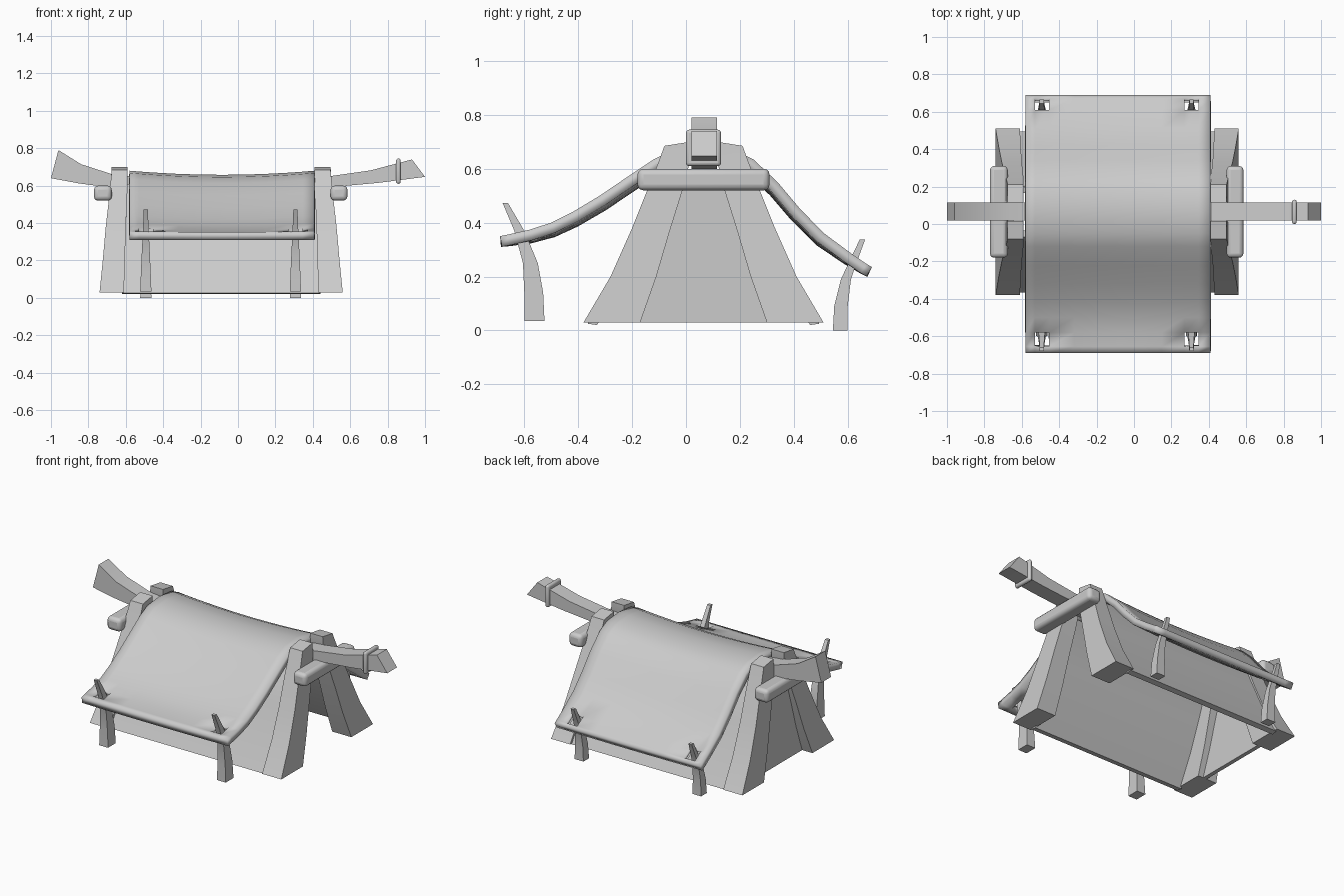
import bpy, bmesh
from mathutils import Vector

if "Cube" in bpy.data.objects:
    bpy.data.objects.remove(bpy.data.objects["Cube"])

CX, CY = -0.09, 0.065          # the tent's own centre lines


def mesh_object(name, verts, faces):
    me = bpy.data.meshes.new(name)
    bm = bmesh.new()
    vs = [bm.verts.new(v) for v in verts]
    for f in faces:
        bm.faces.new([vs[i] for i in f])
    bmesh.ops.recalc_face_normals(bm, faces=bm.faces)
    bm.to_mesh(me)
    bm.free()
    ob = bpy.data.objects.new(name, me)
    bpy.context.collection.objects.link(ob)
    return ob


def smooth(ob, angle=0.6):
    bpy.ops.object.select_all(action='DESELECT')
    ob.select_set(True)
    bpy.context.view_layer.objects.active = ob
    bpy.ops.object.shade_smooth_by_angle(angle=angle)


def loft(name, rings):
    """Solid through a series of equal-length rings of points."""
    n = len(rings[0])
    verts = [p for r in rings for p in r]
    faces = [tuple(range(n)), tuple(range(len(verts) - n, len(verts)))]
    for k in range(len(rings) - 1):
        for i in range(n):
            j = (i + 1) % n
            faces.append((k*n + i, k*n + j, k*n + n + j, k*n + n + i))
    ob = mesh_object(name, verts, faces)
    smooth(ob, 0.45)
    return ob


def box(name, lo, hi, bevel, segments=3):
    lo, hi = Vector(lo), Vector(hi)
    bpy.ops.mesh.primitive_cube_add(size=1, location=(lo + hi) / 2)
    ob = bpy.context.object
    ob.name = name
    ob.scale = hi - lo
    bpy.ops.object.transform_apply(location=False, rotation=False, scale=True)
    m = ob.modifiers.new("round", 'BEVEL')
    m.width, m.segments = bevel, segments
    smooth(ob)
    return ob


def mirror(p, sx, sy):
    x, y, z = p
    return (x if sx > 0 else 2*CX - x, y if sy < 0 else 2*CY - y, z)


# Frame legs: outer y, inner y, outer z, inner z, inner x, outer x
LEG = [(-0.38, -0.17, 0.03, 0.03, 0.430, 0.560),
       (-0.28, -0.11, 0.20, 0.20, 0.425, 0.543),
       (-0.20, -0.06, 0.38, 0.37, 0.420, 0.527),
       (-0.14, -0.01, 0.53, 0.53, 0.413, 0.510),
       (-0.10, 0.015, 0.63, 0.63, 0.410, 0.500),
       (-0.08, 0.015, 0.685, 0.70, 0.410, 0.495)]
for sx, side in ((1, "right"), (-1, "left")):
    for sy, end in ((-1, "front"), (1, "back")):
        loft(f"frame_leg_{side}_{end}",
             [[mirror(p, sx, sy) for p in
               ((a, yo, zo), (b, yo, zo), (b, yi, zi), (a, yi, zi))]
              for yo, yi, zo, zi, a, b in LEG])

# Sloping inner walls between the legs
WALL = [(-0.365, 0.025), (-0.27, 0.20), (-0.19, 0.38), (-0.125, 0.53), (-0.07, 0.61)]
for sy, end in ((-1, "front"), (1, "back")):
    loft(f"inner_wall_{end}",
         [[mirror(p, 1, sy) for p in
           ((-0.62, y, z), (0.44, y, z), (0.44, y + 0.035, z - 0.005), (-0.62, y + 0.035, z - 0.005))]
          for y, z in WALL])

# Closed left end
loft("end_wall", [[(x, -0.25, 0.03), (x, 0.38, 0.03), (x, 0.15, 0.56), (x, -0.02, 0.56)]
                  for x in (-0.67, -0.645)])

# Cross bars outside the legs
box("cross_bar_right", (0.495, -0.18, 0.52), (0.585, 0.31, 0.60), 0.022)
box("cross_bar_left", (-0.77, -0.18, 0.52), (-0.675, 0.31, 0.60), 0.022)

# Ridge pole: top (x, z) and bottom (x, z)
POLE = [(-0.96, 0.79, -1.0, 0.64), (-0.84, 0.715, -0.85, 0.612),
        (-0.67, 0.66, -0.68, 0.59), (-0.40, 0.635, -0.40, 0.57),
        (-0.09, 0.625, -0.09, 0.56), (0.25, 0.63, 0.25, 0.57),
        (0.50, 0.652, 0.50, 0.592), (0.71, 0.682, 0.75, 0.615),
        (0.93, 0.74, 1.0, 0.647)]
loft("ridge_pole", [[(a, 0.02, b), (a, 0.115, b), (c, 0.115, d), (c, 0.02, d)]
                    for a, b, c, d in POLE])
box("pole_ring", (0.845, 0.0, 0.61), (0.87, 0.13, 0.745), 0.012)

# Canopy cloth: top profile (y, z), with square holes for the stakes
PROFILE = [(-0.69, 0.35), (-0.655, 0.357), (-0.58, 0.374), (-0.50, 0.40),
           (-0.42, 0.44), (-0.32, 0.50), (-0.22, 0.568), (-0.12, 0.635),
           (-0.05, 0.668), (0.065, 0.68), (0.18, 0.668), (0.25, 0.635),
           (0.34, 0.55), (0.42, 0.455), (0.51, 0.362), (0.61, 0.288),
           (0.67, 0.247), (0.69, 0.235)]
XS = [-0.58, -0.53, -0.455, -0.32, -0.2, -0.085, 0.03, 0.15, 0.27, 0.345, 0.41]
verts, faces = [], []
for y, z in PROFILE:
    for x in XS:
        sag = 0.022 * (1 - ((x + 0.085) / 0.495)**2) * (1 - (y / 0.69)**4)
        verts.append((x, y, z - sag))
nx = len(XS)
for j in range(len(PROFILE) - 1):
    for i in range(nx - 1):
        if j in (1, 15) and i in (1, 8):
            continue
        k = j*nx + i
        faces.append((k, k + 1, k + nx + 1, k + nx))
canopy = mesh_object("canopy", verts, faces)
if canopy.data.polygons[0].normal.z < 0:
    canopy.data.flip_normals()
m = canopy.modifiers.new("cloth", 'SOLIDIFY')
m.thickness, m.offset = 0.04, -1
smooth(canopy)

# Curved stakes: left y, right y, z, half width in x
FRONT = [(-0.60, -0.525, 0.035, 0.03), (-0.60, -0.53, 0.14, 0.026),
         (-0.605, -0.55, 0.25, 0.021), (-0.637, -0.60, 0.37, 0.015),
         (-0.68, -0.66, 0.472, 0.011)]
BACK = [(0.545, 0.60, 0.0, 0.03), (0.55, 0.60, 0.09, 0.026),
        (0.575, 0.612, 0.19, 0.021), (0.61, 0.638, 0.265, 0.015),
        (0.645, 0.665, 0.338, 0.011)]
for end, rows in (("front", FRONT), ("back", BACK)):
    for side, cx in (("left", -0.493), ("right", 0.307)):
        loft(f"stake_{end}_{side}",
             [[(cx - w, a, z), (cx + w, a, z), (cx + w, b, z), (cx - w, b, z)]
              for a, b, z, w in rows])
